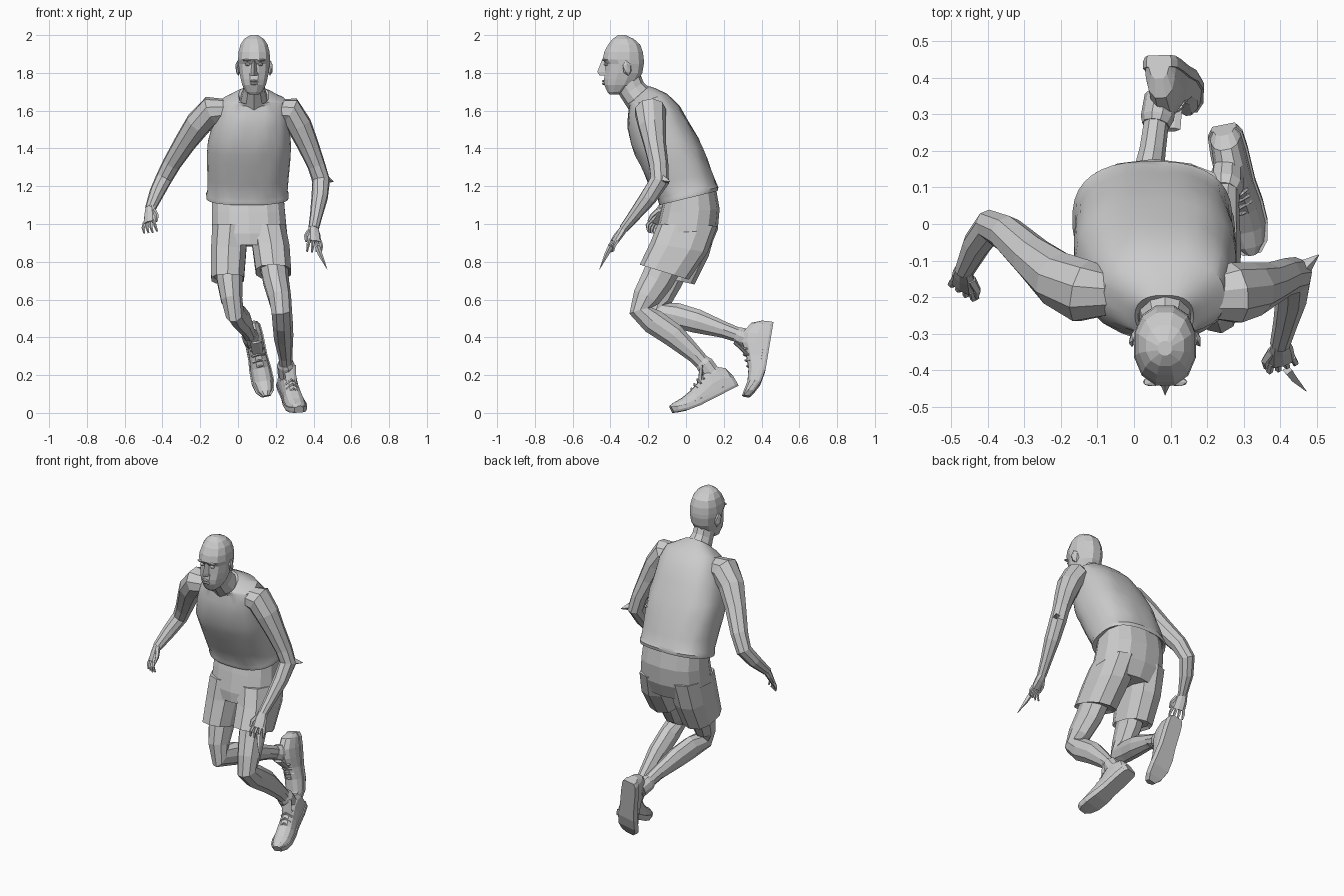
import bpy, bmesh
from math import sin, cos, pi, copysign
from mathutils import Vector as V


def skin(name, rings, smooth=False):
    """Bridge a list of point rings into a closed mesh object."""
    bm = bmesh.new()
    vs = [[bm.verts.new(p) for p in r] for r in rings]
    n = len(vs[0])
    for a, b in zip(vs, vs[1:]):
        for i in range(n):
            j = (i + 1) % n
            bm.faces.new((a[i], a[j], b[j], b[i]))
    bm.faces.new(vs[0])
    bm.faces.new(vs[-1])
    bmesh.ops.recalc_face_normals(bm, faces=bm.faces)
    me = bpy.data.meshes.new(name)
    bm.to_mesh(me)
    bm.free()
    ob = bpy.data.objects.new(name, me)
    bpy.context.collection.objects.link(ob)
    if smooth:
        bpy.context.view_layer.objects.active = ob
        ob.select_set(True)
        bpy.ops.object.shade_smooth_by_angle(angle=0.6)
        ob.select_set(False)
    return ob


def oval(row, n, p=1.0):
    """Ring from centre x, half width, front (y, z) and back (y, z)."""
    cx, hw, yf, zf, yb, zb = row
    out = []
    for i in range(n):
        a = 2 * pi * (i + 0.5) / n
        c, s = (copysign(abs(t) ** p, t) for t in (cos(a), sin(a)))
        out.append(V((cx + hw * c, (yf + yb) / 2 + (yf - yb) / 2 * s,
                      (zf + zb) / 2 + (zf - zb) / 2 * s)))
    return out


def body(name, rows, n=14, p=1.0, smooth=False):
    return skin(name, [oval(r, n, p) for r in rows], smooth)


def tube(name, rows, n=9, ref=(1, 0, 0)):
    """Limb through (x, y, z, r1, r2) rows, rings square to the path."""
    pts = [V(r[:3]) for r in rows]
    rings = []
    for i, r in enumerate(rows):
        a, b = pts[max(i - 1, 0)], pts[min(i + 1, len(pts) - 1)]
        t = (b - a).normalized()
        s = (V(ref) - t * t.dot(V(ref))).normalized()
        u = t.cross(s)
        rings.append([pts[i] + s * r[3] * cos(2 * pi * k / n) + u * r[4] * sin(2 * pi * k / n)
                      for k in range(n)])
    return skin(name, rings)


def ball(name, loc, size, sub=1):
    bpy.ops.mesh.primitive_ico_sphere_add(subdivisions=sub, radius=1, location=loc)
    ob = bpy.context.object
    ob.name, ob.scale = name, size
    return ob


# Sleeveless shirt, leaning forward, with light cloth wrinkles
shirt_rows = [
    (.05, .205, -.125, 1.105, .155, 1.185), (.05, .217, -.14, 1.10, .168, 1.175),
    (.05, .219, -.148, 1.12, .172, 1.195), (.05, .213, -.15, 1.135, .162, 1.21),
    (.053, .215, -.195, 1.21, .142, 1.27), (.056, .221, -.24, 1.31, .11, 1.35),
    (.058, .222, -.27, 1.365, .09, 1.40), (.06, .22, -.29, 1.42, .065, 1.45),
    (.068, .203, -.31, 1.51, .01, 1.55), (.078, .188, -.308, 1.575, -.035, 1.625),
    (.083, .165, -.30, 1.625, -.10, 1.69), (.083, .105, -.31, 1.635, -.165, 1.72),
    (.083, .08, -.308, 1.63, -.195, 1.73), (.083, .072, -.295, 1.615, -.21, 1.715)]
rings = [oval(r, 36, .8) for r in shirt_rows]
for j, ring in enumerate(rings[3:10]):
    for i, v in enumerate(ring):
        v.y += .005 * sin(i * 1.3 + j * 2.1) * cos(i * .5 - j)
skin("shirt", rings, True)

# Shorts: seat and two legs
body("shorts_seat", [
    (.052, .19, -.11, 1.15, .155, 1.21), (.055, .197, -.135, 1.06, .178, 1.08),
    (.06, .203, -.16, .95, .168, .97), (.065, .16, -.16, .89, .13, .88)], 14, .8)
body("shorts_leg_a", [
    (.155, .10, -.15, 1.0, .165, .99), (.175, .102, -.19, .90, .115, .85),
    (.188, .097, -.245, .785, .015, .705), (.188, .08, -.22, .79, -.01, .72)], 10, .8)
body("shorts_leg_b", [
    (-.04, .10, -.15, 1.0, .165, .99), (-.05, .097, -.17, .88, .12, .83),
    (-.055, .09, -.205, .735, .045, .68), (-.055, .075, -.18, .745, .02, .70)], 10, .8)

# Legs
tube("standing_leg", [
    (.18, -.08, .85, .08, .10), (.20, -.155, .70, .07, .088), (.22, -.21, .61, .062, .075),
    (.23, -.24, .54, .056, .062), (.235, -.175, .485, .055, .068), (.24, -.065, .41, .053, .064),
    (.25, .05, .305, .038, .044), (.255, .12, .23, .034, .038), (.256, .15, .17, .034, .04)])
tube("trailing_leg", [
    (-.04, -.05, .85, .08, .10), (-.045, -.10, .70, .07, .083), (-.035, -.14, .60, .058, .068),
    (-.018, -.15, .53, .05, .068), (.0, -.05, .515, .05, .068), (.025, .06, .485, .05, .064),
    (.05, .20, .44, .037, .044), (.065, .31, .40, .034, .038), (.075, .36, .38, .034, .038)])
# Rolled socks above the shoes
tube("sock_a", [(.25, .085, .27, .038, .042), (.253, .10, .255, .047, .05),
                (.256, .14, .20, .045, .05)], 10)
tube("sock_b", [(.06, .27, .415, .038, .042), (.064, .29, .405, .046, .05),
                (.073, .35, .385, .044, .05)], 10)


def shoe(name, heel, toe, up, lift):
    """Shoe lofted from heel to toe; lift bends the toe off the sole line."""
    heel, toe = V(heel), V(toe)
    f = (toe - heel).normalized()
    u = (V(up) - f * f.dot(V(up))).normalized()
    s, length = f.cross(u), (toe - heel).length
    stations = [(0, .03, .065), (.05, .043, .115), (.19, .047, .15), (.32, .047, .145),
                (.46, .047, .115), (.63, .054, .09), (.80, .055, .07), (.93, .043, .055), (1, .02, .04)]

    def ring(d, hw, section):
        o = heel + f * d * length + u * lift * (max(0, d - .62) / .38) ** 2
        return [o + s * hw * x + u * z for x, z in section]
    upper, sole = [], []
    for d, hw, top in stations:
        half = [(.9, .012), (.98, .03), (.95, top * .5), (.75, top * .82), (.35, top)]
        upper.append(ring(d, hw, half + [(-x, z) for x, z in reversed(half)]))
        sole.append(ring(d, hw + .005, [(.9, 0), (1, .012), (1, .032), (-1, .032), (-1, .012), (-.9, 0)]))
    skin(name + "_upper", upper)
    skin(name + "_sole", sole)
    # Laces across the instep, tongue standing at the ankle
    for k in range(4):
        d = .40 + .07 * k
        h = .135 - .014 * k
        a, m, b = (heel + f * d * length + s * x + u * z for x, z in
                   ((-.032, h - .02), (0, h + .006), (.032, h - .02)))
        tube(name + "_lace", [(*p, .006, .006) for p in (a, m, b)], 5, f)
    a, b = heel + f * .45 * length + u * .11, heel + f * .33 * length + u * .185
    tube(name + "_tongue", [(*a, .028, .01), (*b, .032, .008)], 6, s)


shoe("front_shoe", (.245, .272, .142), (.322, -.055, -.025), (0, -.35, .94), .03)
shoe("rear_shoe", (.068, .462, .475), (.148, .395, .075), (0, -.97, .2), .06)

# Arms
Y = (0, 1, 0)
tube("arm_a", [
    (.19, -.20, 1.60, .06, .06), (.275, -.19, 1.60, .085, .075), (.325, -.18, 1.52, .075, .068),
    (.37, -.165, 1.42, .06, .058), (.415, -.145, 1.31, .052, .048), (.44, -.14, 1.23, .052, .048),
    (.432, -.20, 1.14, .046, .044), (.415, -.27, 1.05, .034, .034), (.40, -.33, .975, .025, .028)], 9, Y)
tube("elbow_point", [(.455, -.13, 1.24, .03, .03), (.505, -.085, 1.225, .002, .002)], 4, Y)
tube("arm_b", [
    (-.05, -.19, 1.60, .06, .06), (-.14, -.185, 1.60, .088, .08), (-.21, -.15, 1.53, .078, .072),
    (-.28, -.09, 1.43, .06, .06), (-.35, -.025, 1.32, .05, .05), (-.393, -.005, 1.24, .045, .045),
    (-.43, -.055, 1.165, .04, .04), (-.465, -.13, 1.08, .024, .028)], 9, Y)


def hand(name, wrist, d, side):
    """Palm, four curled fingers and a thumb on the given side."""
    w, d = V(wrist), V(d).normalized()
    s = (V(side) - d * d.dot(V(side))).normalized()
    c = d.cross(s)
    c = c if c.y > 0 else -c
    tube(name + "_palm", [(*(w + d * t), a, b) for t, a, b in
                          ((-.01, .026, .022), (.03, .035, .02), (.085, .038, .015))], 8, s)
    for k in range(4):
        a = w + d * .075 + s * (k - 1.5) * .02
        m = a + d * (.04 - .004 * abs(k - 2)) + s * (k - 1.5) * .005
        e = m + d * .026 + c * (.012 + .004 * k)
        tube(name + "_finger", [(*a, .01, .011), (*m, .009, .009), (*e, .005, .005)], 5, s)
    a = w + d * .02 + s * .025
    m = a + d * .035 + s * .022
    tube(name + "_thumb", [(*a, .014, .014), (*m, .011, .011), (*(m + d * .035), .006, .006)], 5, s)


hand("hand_a", (.40, -.33, .975), (.06, -.55, -.8), (-.95, -.3, .1))
hand("hand_b", (-.465, -.13, 1.08), (-.05, -.5, -.85), (.75, -.6, 0))
tube("long_fingertip", [(.42, -.40, .88, .014, .014), (.435, -.42, .84, .012, .012),
                        (.472, -.458, .76, .001, .001)], 4, Y)

# Neck and head
body("neck", [(.085, .058, -.37, 1.71, -.24, 1.79), (.085, .06, -.345, 1.67, -.225, 1.75),
              (.085, .078, -.30, 1.60, -.17, 1.70)], 10)
head = [(1.685, -.405, -.36, .025), (1.70, -.418, -.32, .045), (1.735, -.435, -.27, .064),
        (1.765, -.437, -.247, .072), (1.80, -.432, -.228, .08), (1.848, -.428, -.22, .085),
        (1.872, -.445, -.22, .087), (1.91, -.436, -.225, .085), (1.95, -.415, -.24, .074),
        (1.98, -.39, -.275, .054), (2.0, -.36, -.32, .02)]
body("head", [(.085, hw, yf, z, yb, z) for z, yf, yb, hw in head], 12, .9)

# Face details
skin("nose", [[V((.085 + x * w, y if x == 0 else -.425, z)) for x in (-1, 0, 1)]
              for z, w, y in ((1.865, .01, -.446), (1.805, .018, -.47), (1.787, .022, -.458))])
for z, t in ((1.757, .007), (1.743, .008)):
    ball("lip", (.085, -.434, z), (.028, .013, t))
for sx in (-1, 1):
    ball("eye", (.085 + sx * .034, -.423, 1.845), (.015, .011, .008), 2)
    ball("brow", (.085 + sx * .036, -.432, 1.868), (.028, .014, .007))
    ear = ball("ear", (.085 + sx * .086, -.312, 1.825), (.012, .026, .042))
    ear.rotation_euler = (.2, 0, sx * .3)
